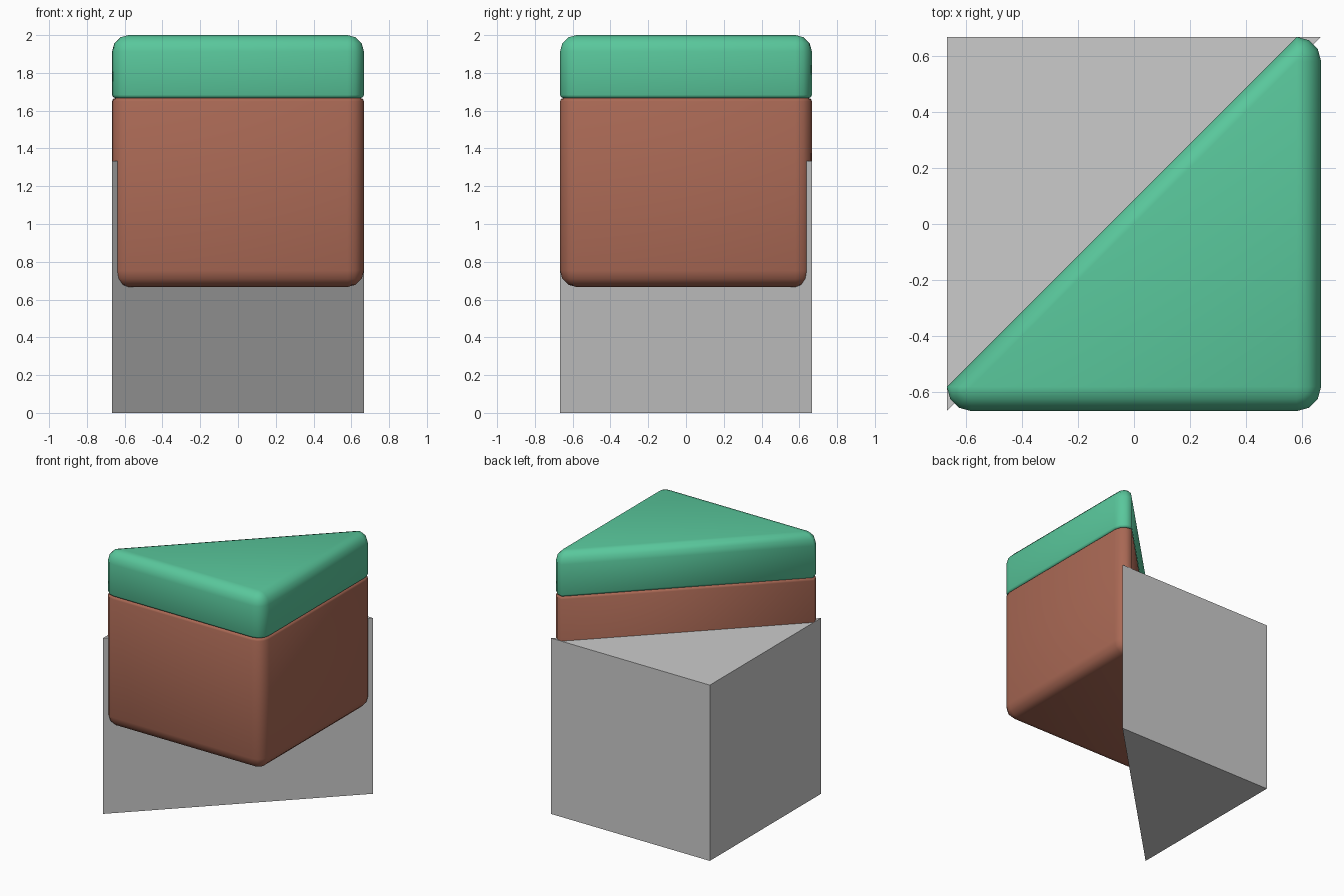
import bpy
import bmesh
from math import sin, cos, radians

if "Cube" in bpy.data.objects:
    bpy.data.objects.remove(bpy.data.objects["Cube"])

H = 2 / 3      # half width of the square footprint
R = 0.087      # big rounding
E = 0.017      # small rounding at the seam
C = H - R      # centre of each rounded corner


def make_object(name, bm, color=None, smooth=False):
    bmesh.ops.remove_doubles(bm, verts=bm.verts[:], dist=1e-5)
    bmesh.ops.recalc_face_normals(bm, faces=bm.faces[:])
    for f in bm.faces:
        f.smooth = smooth
    mesh = bpy.data.meshes.new(name)
    bm.to_mesh(mesh)
    bm.free()
    obj = bpy.data.objects.new(name, mesh)
    bpy.context.collection.objects.link(obj)
    if color:
        mat = bpy.data.materials.new(name + "_color")
        mat.diffuse_color = (*color, 1)
        mat.use_nodes = True
        mat.node_tree.nodes["Principled BSDF"].inputs["Base Color"].default_value = mat.diffuse_color
        mesh.materials.append(mat)
    return obj


def loft(rings):
    """Stack equal-length (outline, z) rings into a closed solid."""
    bm = bmesh.new()
    loops = [[bm.verts.new((x, y, z)) for x, y in pts] for pts, z in rings]
    for a, b in zip(loops, loops[1:]):
        n = len(a)
        for i in range(n):
            j = (i + 1) % n
            bm.faces.new((a[i], a[j], b[j], b[i]))
    bm.faces.new(loops[0][::-1])
    bm.faces.new(loops[-1])
    return bm


def outline(rho):
    """Right triangle with a quarter round at each corner."""
    pts = []
    for cx, cy, start in ((-C, -C, 180), (C, -C, 270), (C, C, 0)):
        for k in range(4):
            a = radians(start + 30 * k)
            pts.append((cx + rho * cos(a), cy + rho * sin(a)))
    return pts


def big_round(z_edge, side):
    """Rings from the wall to the flat end, side +1 up or -1 down."""
    return [(outline(R * cos(radians(t))), z_edge - side * R * (1 - sin(radians(t))))
            for t in (0, 30, 60, 90)]


def small_round(z_edge, side):
    return [(outline(R - E * (1 - cos(radians(t)))),
             z_edge - side * E * (1 - sin(radians(t)))) for t in (0, 45, 90)]


# Plain grey half block
tri = [(-H, -H), (H, H), (-H, H)]
make_object("grey_base_wedge", loft([(tri, 0), (tri, 4 / 3)]))

# Brown soil wedge, strongly rounded at the bottom
make_object("soil_wedge", loft(big_round(2 / 3, -1)[::-1] + small_round(5 / 3, 1)),
            (0.40, 0.14, 0.09), True)

# Green grass layer, strongly rounded at the top
make_object("grass_layer", loft(small_round(5 / 3, -1)[::-1] + big_round(2, 1)),
            (0.10, 0.57, 0.33), True)
